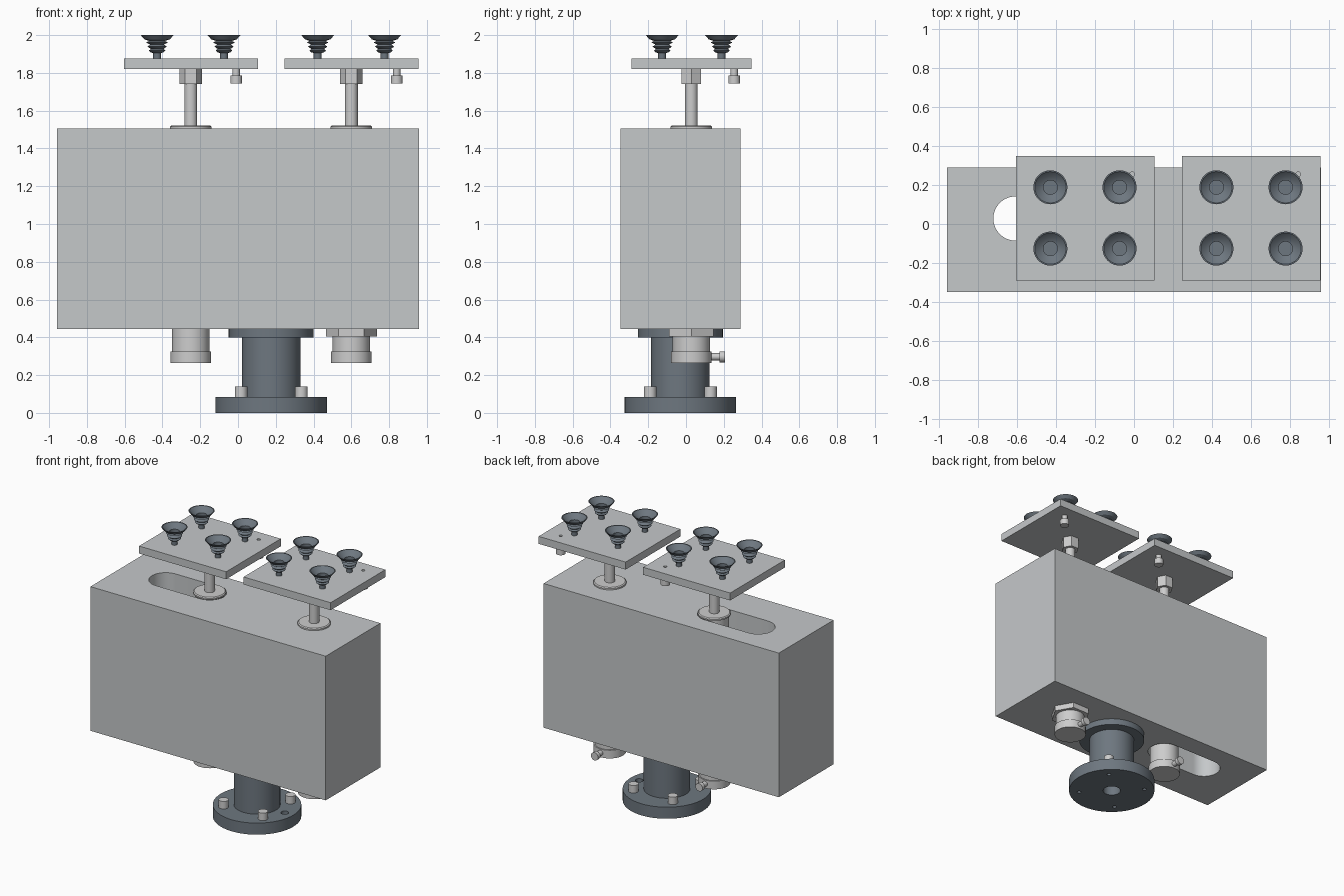
import bpy, bmesh, math
from mathutils import Matrix, Vector

cube = bpy.data.objects.get("Cube")
if cube:
    bpy.data.objects.remove(cube, do_unlink=True)


def material(name, rgb):
    m = bpy.data.materials.new(name)
    m.use_nodes = True
    m.diffuse_color = (*rgb, 1)
    bsdf = next(n for n in m.node_tree.nodes if n.type == 'BSDF_PRINCIPLED')
    bsdf.inputs["Base Color"].default_value = (*rgb, 1)
    return m


GREY = material("light grey housing", (0.56, 0.58, 0.59))
METAL = material("bare metal", (0.61, 0.61, 0.61))
DARK = material("dark slate", (0.155, 0.185, 0.215))


def make(name, bm, mat):
    bmesh.ops.remove_doubles(bm, verts=bm.verts, dist=1e-5)
    bmesh.ops.recalc_face_normals(bm, faces=bm.faces)
    me = bpy.data.meshes.new(name)
    bm.to_mesh(me)
    bm.free()
    ob = bpy.data.objects.new(name, me)
    bpy.context.collection.objects.link(ob)
    me.materials.append(mat)
    return ob


def activate(ob):
    bpy.ops.object.select_all(action='DESELECT')
    ob.select_set(True)
    bpy.context.view_layer.objects.active = ob


def smooth(ob):
    activate(ob)
    bpy.ops.object.shade_smooth_by_angle()


def box(name, lo, hi, mat):
    bm = bmesh.new()
    lo, hi = Vector(lo), Vector(hi)
    size = Matrix.Diagonal((*(hi - lo), 1))
    bmesh.ops.create_cube(bm, size=1, matrix=Matrix.Translation((lo + hi) / 2) @ size)
    return make(name, bm, mat)


def lathe(name, profile, at, mat, sides=48, turn=None):
    """Revolve (radius, height) points about a vertical axis through at."""
    bm = bmesh.new()
    rings = []
    for r, z in profile:
        rings.append([bm.verts.new((r * math.cos(math.tau * i / sides),
                                    r * math.sin(math.tau * i / sides), z))
                      for i in range(sides)])
    for a, b in zip(rings, rings[1:]):
        for i in range(sides):
            j = (i + 1) % sides
            bm.faces.new((a[i], a[j], b[j], b[i]))
    move = Matrix.Translation(at)
    if turn:
        move = move @ turn
    bmesh.ops.transform(bm, matrix=move, verts=bm.verts)
    ob = make(name, bm, mat)
    if sides > 6:
        smooth(ob)
    return ob


def rod(name, r, z0, z1, x, y, mat, sides=48):
    return lathe(name, [(0, z0), (r, z0), (r, z1), (0, z1)], (x, y, 0), mat, sides)


def cut(ob, cutters):
    for c in cutters:
        c.hide_render = True
        mod = ob.modifiers.new("cut", 'BOOLEAN')
        mod.operation = 'DIFFERENCE'
        mod.solver = 'EXACT'
        mod.object = c
        activate(ob)
        bpy.ops.object.modifier_apply(modifier=mod.name)
        bpy.data.objects.remove(c, do_unlink=True)
    smooth(ob)


AXIS_Y = 0.028          # line of both lifting posts
POSTS = {"right": -0.25, "left": 0.60}
BOTTOM, TOP = 0.445, 1.505

# Housing with the long rounded slot running right through it
housing = box("housing", (-0.957, -0.348, BOTTOM), (0.957, 0.288, TOP), GREY)
bm = bmesh.new()
outline = []
for cx, start in ((-0.25, -90), (-0.607, 90)):
    for i in range(25):
        a = math.radians(start + i * 7.5)
        outline.append(bm.verts.new((cx + 0.113 * math.cos(a), AXIS_Y + 0.113 * math.sin(a), 0.3)))
face = bm.faces.new(outline)
walls = bmesh.ops.extrude_face_region(bm, geom=[face])["geom"]
bmesh.ops.translate(bm, vec=(0, 0, 1.4), verts=[v for v in walls if isinstance(v, bmesh.types.BMVert)])
cut(housing, [make("slot_cutter", bm, GREY)])

# Mounting pedestal: bored base flange, column and upper flange
PX, PY = 0.176, -0.03
pedestal = lathe("pedestal", [(0, 0), (0.295, 0), (0.295, 0.085), (0.155, 0.085), (0.155, 0.4),
                              (0.225, 0.4), (0.225, BOTTOM), (0, BOTTOM)], (PX, PY, 0), DARK, 64)
cutters = [rod("bore_cutter", 0.06, -0.1, 0.3, PX, PY, DARK),
           rod("locating_hole_cutter", 0.026, 0.03, 0.2, PX + 0.226, PY, DARK, 24)]
corners = [(sx, sy) for sx in (-1, 1) for sy in (-1, 1)]
for sx, sy in corners:
    cutters.append(rod("bolt_hole_cutter", 0.014, -0.1, 0.06, PX + sx * 0.16, PY + sy * 0.16, DARK, 16))
cut(pedestal, cutters)
for sx, sy in corners:
    rod("base_bolt", 0.033, 0.085, 0.14, PX + sx * 0.16, PY + sy * 0.16, METAL, 32)

# Lifting posts, one sliding in the slot and one fixed
for side, x in POSTS.items():
    centre = (x, AXIS_Y, 0)
    body_top = TOP if side == "right" else BOTTOM
    lathe(side + "_lower_cylinder", [(0, 0.265), (0.108, 0.265), (0.108, 0.325), (0.099, 0.325),
                                     (0.099, body_top), (0, body_top)], centre, METAL)
    if side == "left":
        rod("left_lock_nut", 0.135, 0.405, BOTTOM, x, AXIS_Y, METAL, 6)
    lathe(side + "_air_fitting", [(0, 0.09), (0.019, 0.09), (0.019, 0.15), (0.029, 0.15),
                                  (0.029, 0.178), (0, 0.178)],
          (x, AXIS_Y, 0.297), METAL, 24, Matrix.Rotation(-math.pi / 2, 4, 'X'))
    lathe(side + "_collar", [(0, TOP), (0.11, TOP), (0.11, 1.515), (0.103, 1.521), (0, 1.521)],
          centre, METAL)
    rod(side + "_lift_rod", 0.034, 1.515, 1.76, x, AXIS_Y, METAL, 32)
    rod(side + "_rod_nut", 0.06, 1.74, 1.82, x, AXIS_Y, METAL, 6)

    # Suction plate with a vacuum port underneath
    px, py = x + 0.002, 0.03
    plate = box(side + "_suction_plate", (px - 0.355, py - 0.318, 1.82),
                (px + 0.353, py + 0.318, 1.875), GREY)
    hx, hy = x + 0.24, 0.255
    cut(plate, [rod("port_cutter", 0.012, 1.84, 1.95, hx, hy, GREY, 16)])
    lathe(side + "_vacuum_port", [(0, 1.745), (0.031, 1.745), (0.031, 1.787), (0.02, 1.787),
                                  (0.02, 1.82), (0, 1.82)], (hx, hy, 0), METAL, 24)

    # Bellows suction cups, open at the top
    cup = [(0, 0), (0.021, 0), (0.021, 0.03), (0.034, 0.034), (0.044, 0.043), (0.034, 0.052),
           (0.051, 0.064), (0.036, 0.075), (0.058, 0.086), (0.042, 0.094), (0.068, 0.103),
           (0.087, 0.125), (0.08, 0.125), (0.055, 0.1), (0.036, 0.092), (0.036, 0.07), (0, 0.07)]
    for cx in (x - 0.178, x + 0.176):
        for cy in (-0.126, 0.188):
            lathe(side + "_suction_cup", cup, (cx, cy, 1.875), DARK, 40)
